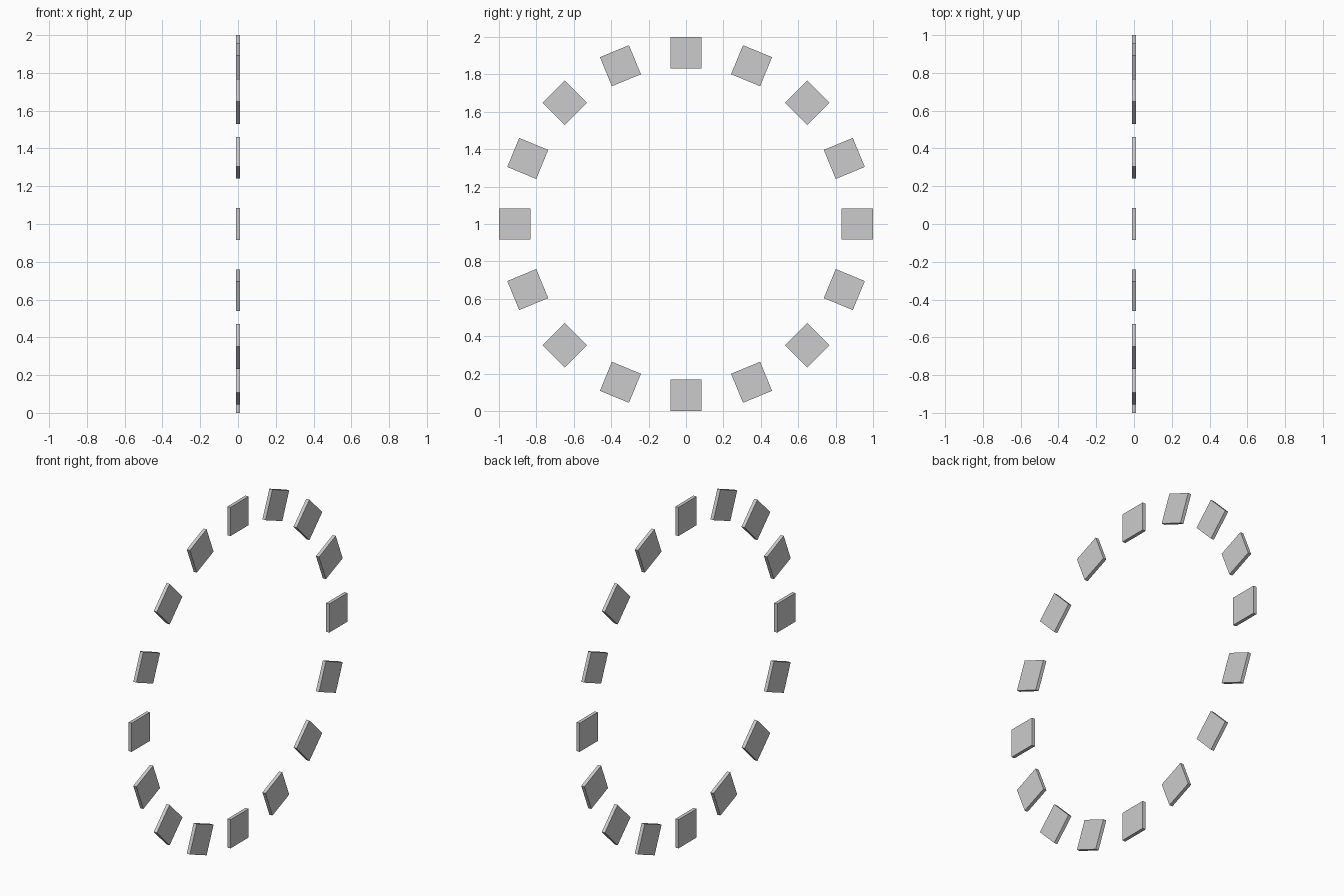
import bpy
from math import cos, sin, tau
from mathutils import Matrix

if "Cube" in bpy.data.objects:
    bpy.data.objects.remove(bpy.data.objects["Cube"])

COUNT = 16          # tiles around the ring
SIZE = 0.168        # square tile edge
THICK = 0.02        # tile thickness along x
RADIUS = 1.0 - SIZE / 2

# one thin square tile shared by the whole ring
bpy.ops.mesh.primitive_cube_add(size=1)
first = bpy.context.object
first.data.transform(Matrix.Diagonal((THICK, SIZE, SIZE, 1)))
first.data.name = "ring_tile"

# ring of tiles, each turned to face the centre
for i in range(COUNT):
    a = tau * i / COUNT
    tile = first if i == 0 else bpy.data.objects.new("tile", first.data)
    if i:
        bpy.context.collection.objects.link(tile)
    tile.name = f"ring_tile_{i + 1:02d}"
    tile.location = (0, RADIUS * cos(a), 1 + RADIUS * sin(a))
    tile.rotation_euler = (a, 0, 0)
